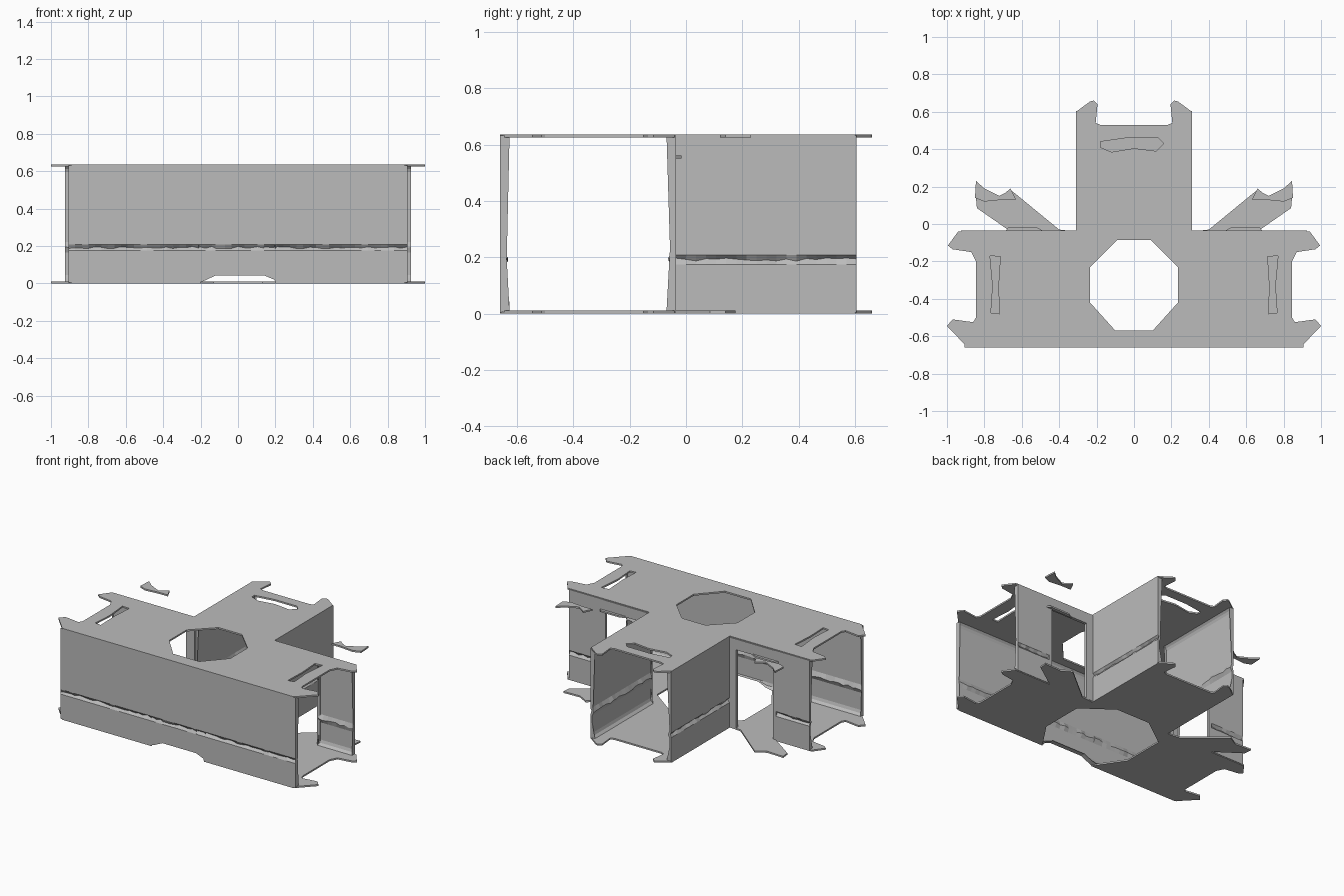
import bpy, bmesh, random
from mathutils import Vector

random.seed(4)
HEIGHT, THICK = 0.636, 0.011

cube = bpy.data.objects.get("Cube")
if cube:
    bpy.data.objects.remove(cube, do_unlink=True)

grey = bpy.data.materials.new("plain grey")
grey.use_nodes = True
grey.diffuse_color = (0.5, 0.5, 0.5, 1)
grey.node_tree.nodes["Principled BSDF"].inputs["Base Color"].default_value = (0.5, 0.5, 0.5, 1)


def finish(name, bm):
    bmesh.ops.recalc_face_normals(bm, faces=bm.faces)
    mesh = bpy.data.meshes.new(name)
    bm.to_mesh(mesh)
    bm.free()
    mesh.materials.append(grey)
    obj = bpy.data.objects.new(name, mesh)
    bpy.context.collection.objects.link(obj)
    return obj


def mirrored(half):
    """Close a half outline, listed from front to back, across x = 0."""
    return half + [(-x, y) for x, y in reversed(half)]


def flip(points):
    return [(-x, y) for x, y in points]


def plate(name, outline, z, holes=()):
    """Thin horizontal sheet with optional holes."""
    bm = bmesh.new()
    edges = []
    for loop in [outline, *holes]:
        verts = [bm.verts.new((x, y, z)) for x, y in loop]
        edges += [bm.edges.new((v, verts[i - 1])) for i, v in enumerate(verts)]
    bmesh.ops.triangle_fill(bm, edges=edges, use_beauty=True, normal=(0, 0, 1))
    ext = bmesh.ops.extrude_face_region(bm, geom=bm.faces[:])
    moved = [g for g in ext["geom"] if isinstance(g, bmesh.types.BMVert)]
    bmesh.ops.translate(bm, vec=(0, 0, THICK), verts=moved)
    return finish(name, bm)


# Wall section: (depth inwards, height), flared at floor and roof, creased low down
SECTION = [(0, 0.004), (0, 0.175), (0.014, 0.192), (0, 0.208), (0, 0.632),
           (0.034, 0.63), (0.018, 0.612), (0.012, 0.595), (0.012, 0.222),
           (0.024, 0.192), (0.012, 0.165), (0.012, 0.045), (0.018, 0.026), (0.034, 0.01)]
CREASE = (2, 9)


def wall(name, start, end, inward, notch=None):
    """Sweep the wall section from start to end; notch gives the base height along it."""
    start, end, inward = Vector(start), Vector(end), Vector(inward)
    length = (end - start).length
    steps = max(2, round(length / 0.035))
    stations = {i * length / steps for i in range(steps + 1)}
    if notch:
        stations |= {s for s, _ in notch}
    bm = bmesh.new()
    rings = []
    for s in sorted(stations):
        base = 0
        if notch:
            for (a, za), (b, zb) in zip(notch, notch[1:]):
                if a <= s <= b:
                    base = za + (zb - za) * (s - a) / (b - a)
        ring = []
        for i, (depth, z) in enumerate(SECTION):
            if i in CREASE:
                depth += random.uniform(-0.005, 0.005)
                z += random.uniform(-0.006, 0.006)
            p = start + (end - start) * (s / length) + inward * depth
            ring.append(bm.verts.new((p.x, p.y, max(z, base))))
        rings.append(ring)
    for a, b in zip(rings, rings[1:]):
        for i in range(len(a)):
            bm.faces.new((a[i - 1], a[i], b[i], b[i - 1]))
    for ring in (rings[0], rings[-1]):
        bm.faces.new(ring)
    bmesh.ops.triangulate(bm, faces=[f for f in bm.faces if len(f.verts) > 4])
    return finish(name, bm)


def box(name, lo, hi):
    bm = bmesh.new()
    bmesh.ops.create_cube(bm, size=1)
    for v in bm.verts:
        v.co = [(a + b) / 2 + c * (b - a) for a, b, c in zip(lo, hi, v.co)]
    return finish(name, bm)


# Torn ends shared by roof and floor
wing_end = [(0.89, -0.66), (1.0, -0.545), (0.97, -0.51), (0.86, -0.525), (0.845, -0.5),
            (0.845, -0.2), (0.87, -0.15), (0.97, -0.135), (0.995, -0.115), (0.94, -0.04)]
stem_end = [(0.31, 0.6), (0.235, 0.655), (0.215, 0.66), (0.195, 0.64), (0.205, 0.54), (0.18, 0.53)]

# Roof with octagonal opening and three slots
octagon = mirrored([(0.1, -0.57), (0.235, -0.42), (0.235, -0.23), (0.09, -0.085)])
side_slot = [(0.72, -0.48), (0.765, -0.475), (0.755, -0.33), (0.77, -0.17),
             (0.715, -0.175), (0.725, -0.33)]
stem_slot = [(-0.18, 0.41), (-0.12, 0.385), (0, 0.405), (0.12, 0.39), (0.16, 0.43),
             (0.13, 0.46), (-0.04, 0.46), (-0.18, 0.44)]
plate("roof", mirrored(wing_end + [(0.31, -0.04)] + stem_end), HEIGHT - THICK,
      [octagon, side_slot, flip(side_slot), stem_slot])

# Floor with wide opening reaching the front, and a tongue through each doorway
tongue = [(0.66, -0.04), (0.84, 0.085), (0.845, 0.14), (0.72, 0.135), (0.65, 0.175),
          (0.4, -0.03), (0.31, -0.04)]
opening = [(0.13, -0.01), (0.335, -0.16), (0.335, -0.46), (0.2, -0.66)]
half_floor = wing_end + tongue + stem_end
right_cut = opening[::-1]
# two halves of the floor meet along the centre line of the stem
for side, label in ((1, "left"), (-1, "right")):
    pts = right_cut[::-1] + half_floor + [(0, 0.53), (0, -0.01)]
    plate(label + "_floor", pts if side > 0 else flip(pts), 0.0)

# Front wall with a shallow notch at its base
wall("front_wall", (-0.905, -0.66), (0.905, -0.66), (0, 1),
     [(0, 0), (0.695, 0), (0.785, 0.043), (1.045, 0.043), (1.1, 0.02), (1.105, 0), (1.81, 0)])

# Side walls of the stem, back walls, doorways and loose roof scraps
scrap = [(0.63, 0.13), (0.66, 0.19), (0.69, 0.165), (0.72, 0.15), (0.8, 0.19),
         (0.845, 0.23), (0.85, 0.14), (0.8, 0.12), (0.7, 0.13)]
lip = [(0.48, -0.04), (0.52, -0.018), (0.67, -0.016), (0.69, -0.04)]
for side, label in ((1, "left"), (-1, "right")):
    def mx(lo, hi):
        return (lo, hi) if side > 0 else (-hi, -lo)
    wall(label + "_stem_wall", (0.31 * side, -0.035), (0.31 * side, 0.605), (-side, 0))
    wall(label + "_back_wall", (0.66 * side, -0.035), (0.925 * side, -0.035), (0, -1))
    for part, x0, x1, z0, z1 in (("door_header", 0.3, 0.67, 0.555, 0.63),
                                 ("inner_door_post", 0.298, 0.36, 0.006, 0.63),
                                 ("outer_door_post", 0.645, 0.668, 0.006, 0.63)):
        a, b = mx(x0, x1)
        box(label + "_" + part, (a, -0.055, z0), (b, -0.035, z1))
    plate(label + "_roof_scrap", scrap if side > 0 else flip(scrap), HEIGHT - THICK)
    plate(label + "_door_lip", lip if side > 0 else flip(lip), 0.55)
